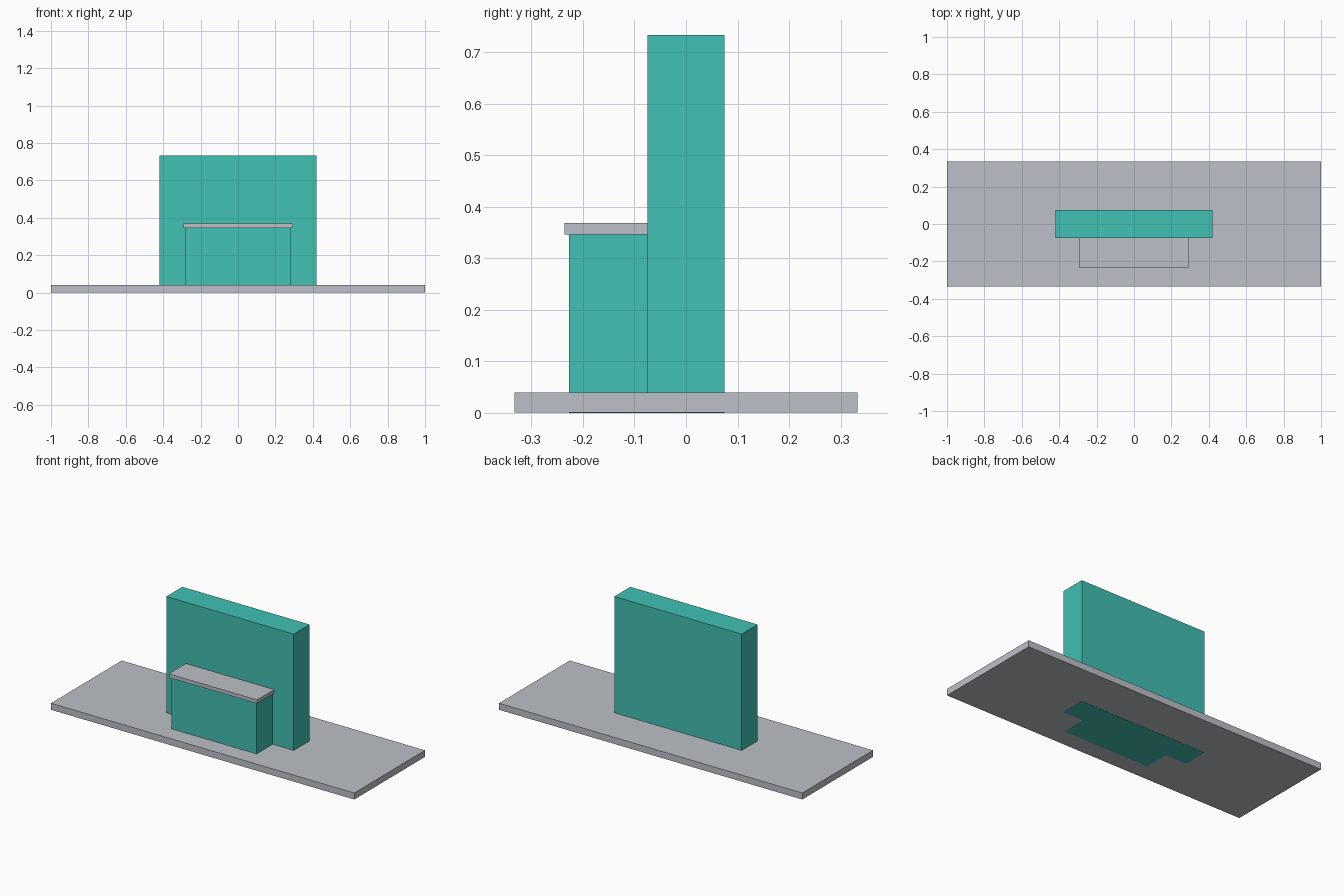
import bpy
import bmesh
from mathutils import Vector

if "Cube" in bpy.data.objects:
    bpy.data.objects.remove(bpy.data.objects["Cube"])


def material(name, rgb):
    mat = bpy.data.materials.new(name)
    mat.diffuse_color = (*rgb, 1.0)
    mat.use_nodes = True
    mat.node_tree.nodes["Principled BSDF"].inputs["Base Color"].default_value = mat.diffuse_color
    return mat


def box(name, lo, hi, mat):
    """Axis-aligned box between two corners."""
    lo, hi = Vector(lo), Vector(hi)
    bm = bmesh.new()
    bmesh.ops.create_cube(bm, size=1.0)
    bmesh.ops.scale(bm, vec=hi - lo, verts=bm.verts)
    bmesh.ops.translate(bm, vec=(lo + hi) / 2, verts=bm.verts)
    mesh = bpy.data.meshes.new(name)
    bm.to_mesh(mesh)
    bm.free()
    mesh.materials.append(mat)
    obj = bpy.data.objects.new(name, mesh)
    bpy.context.collection.objects.link(obj)
    return obj


teal = material("teal", (0.054, 0.533, 0.456))
grey = material("light grey", (0.503, 0.527, 0.571))

# Floor slab, a hair above zero so the feet of the teal blocks show beneath
box("floor_slab", (-1, -0.333, 0.001), (1, 0.333, 0.04), grey)

# Tall back wall, running down through the slab
box("back_wall", (-0.42, -0.075, 0), (0.42, 0.075, 0.733), teal)

# Counter against the front of the wall, with an overhanging top
box("counter_body", (-0.281, -0.227, 0), (0.281, -0.075, 0.346), teal)
box("counter_top", (-0.291, -0.236, 0.346), (0.291, -0.075, 0.368), grey)
